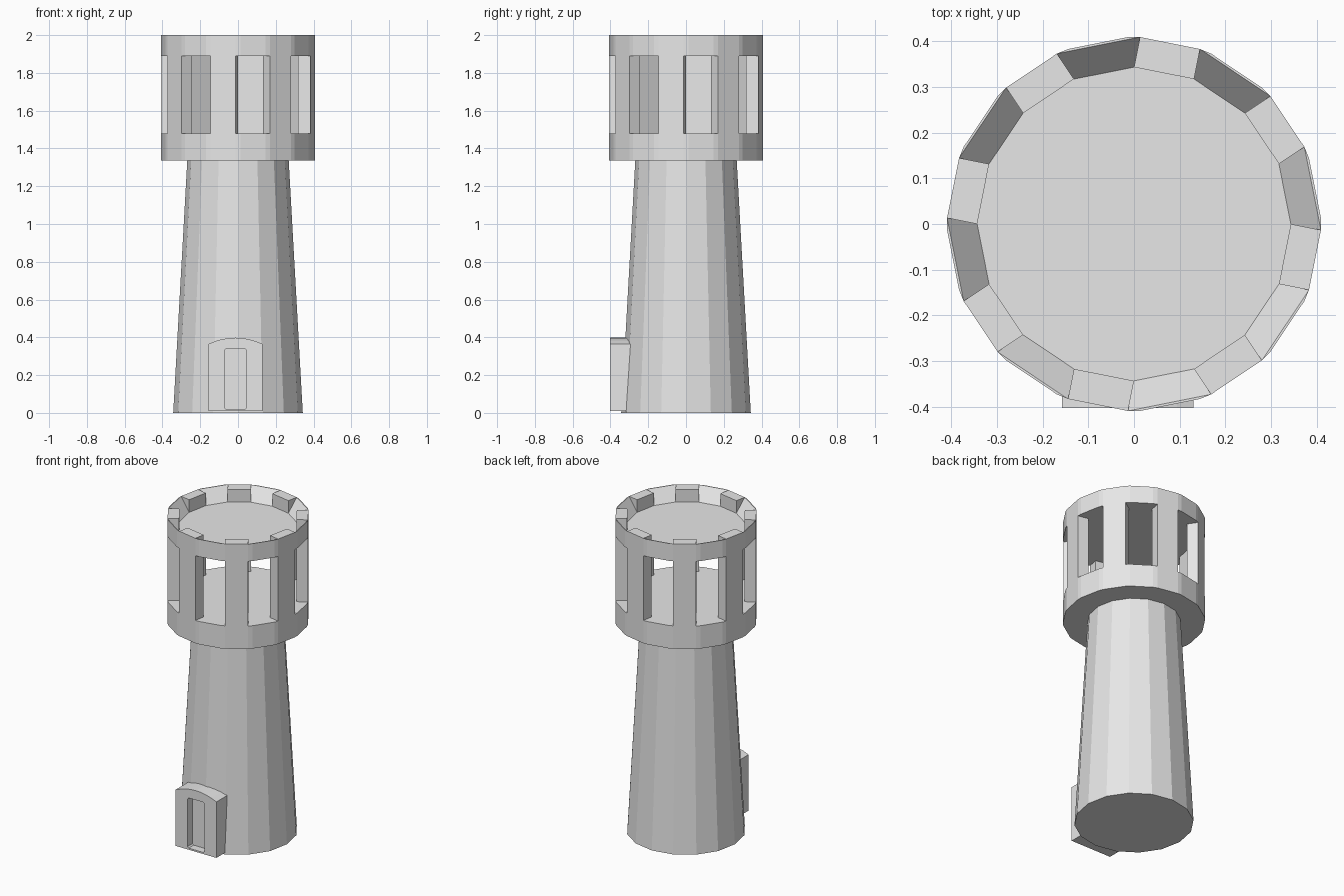
import bpy, bmesh
from math import cos, sin, pi

if "Cube" in bpy.data.objects:
    bpy.data.objects.remove(bpy.data.objects["Cube"])

stone = bpy.data.materials.new("pale_grey_stone")
stone.use_nodes = True
GREY = (0.8, 0.8, 0.8, 1)
stone.diffuse_color = GREY
stone.node_tree.nodes["Principled BSDF"].inputs["Base Color"].default_value = GREY

SIDES = 16
STEP = 2 * pi / SIDES
INNER = 0.343                                  # corner radius of the inner wall
WALL = 0.067                                   # wall thickness
HALF = INNER * sin(STEP / 2)                   # half the width of one side
FLAT = INNER * cos(STEP / 2)                   # centre to flat of one side
FLOOR, SILL, HEAD, ROOF, TOP = 1.335, 1.48, 1.89, 1.92, 2.0


def make(name, solids):
    """One object from several convex solids, each a list of points."""
    bm = bmesh.new()
    for points in solids:
        part = bmesh.new()
        for p in points:
            part.verts.new(p)
        bmesh.ops.convex_hull(part, input=part.verts)
        bmesh.ops.dissolve_limit(part, angle_limit=0.005, verts=part.verts, edges=part.edges)
        bmesh.ops.recalc_face_normals(part, faces=part.faces)
        piece = bpy.data.meshes.new("piece")
        part.to_mesh(piece)
        part.free()
        bm.from_mesh(piece)
        bpy.data.meshes.remove(piece)
    mesh = bpy.data.meshes.new(name)
    bm.to_mesh(mesh)
    bm.free()
    mesh.materials.append(stone)
    obj = bpy.data.objects.new(name, mesh)
    bpy.context.collection.objects.link(obj)
    return obj


def ring(radius):
    return [(radius * cos(i * STEP), radius * sin(i * STEP)) for i in range(SIDES)]


def side(i, out):
    """Both ends of wall side i, pushed straight outward."""
    a = (i + 0.5) * STEP
    d = FLAT + out
    return [(d * cos(a) - s * sin(a), d * sin(a) + s * cos(a)) for s in (-HALF, HALF)]


def at(points, *heights):
    return [(x, y, z) for z in heights for x, y in points]


# Tapered tower shaft
make("tower_shaft", [at(ring(0.343), 0) + at(ring(0.268), FLOOR + 0.01)])

# Solid drum below the openings
outer = [p for i in range(SIDES) for p in side(i, WALL)]
make("gallery_base", [at(outer, FLOOR, SILL)])

# Pillars and sloped lintels alternate around the gallery
pillars, lintels = [], []
for i in range(SIDES):
    if i % 2:
        pillars.append(at(side(i, 0) + side(i, WALL), SILL, TOP))
    else:
        rim = [side(i - 1, WALL)[1], *side(i, WALL), side(i + 1, WALL)[0]]
        lintels.append(at(side(i, 0), HEAD, ROOF) + at(rim, HEAD, TOP))
make("gallery_pillars", pillars)
make("gallery_lintels", lintels)
make("roof_slab", [at(ring(INNER), HEAD, ROOF)])

# Arched doorway block
LEFT, RIGHT, FRONT = -0.157, 0.13, -0.402
mid, half = (LEFT + RIGHT) / 2, (RIGHT - LEFT) / 2
outline = [(LEFT, 0.01), (RIGHT, 0.01)]
for k in range(9):
    t = k / 4 - 1
    outline.append((mid + t * half, 0.398 - 0.033 * t * t))
door = make("doorway", [[(x, y, z) for y in (FRONT, -0.27) for x, z in outline]])

# Recessed door panel with clipped corners
c = 0.008
panel = []
for x, sx in ((-0.072, 1), (0.046, -1)):
    for z, sz in ((0.02, 1), (0.338, -1)):
        panel += [(x + sx * c, z), (x, z + sz * c)]
cutter = make("door_cutter", [[(x, y, z) for y in (FRONT - 0.05, FRONT + 0.05) for x, z in panel]])
cutter.hide_render = True
cut = door.modifiers.new("recess", "BOOLEAN")
cut.operation = "DIFFERENCE"
cut.solver = "EXACT"
cut.object = cutter
bpy.context.view_layer.objects.active = door
bpy.ops.object.modifier_apply(modifier=cut.name)
bpy.data.objects.remove(cutter)
